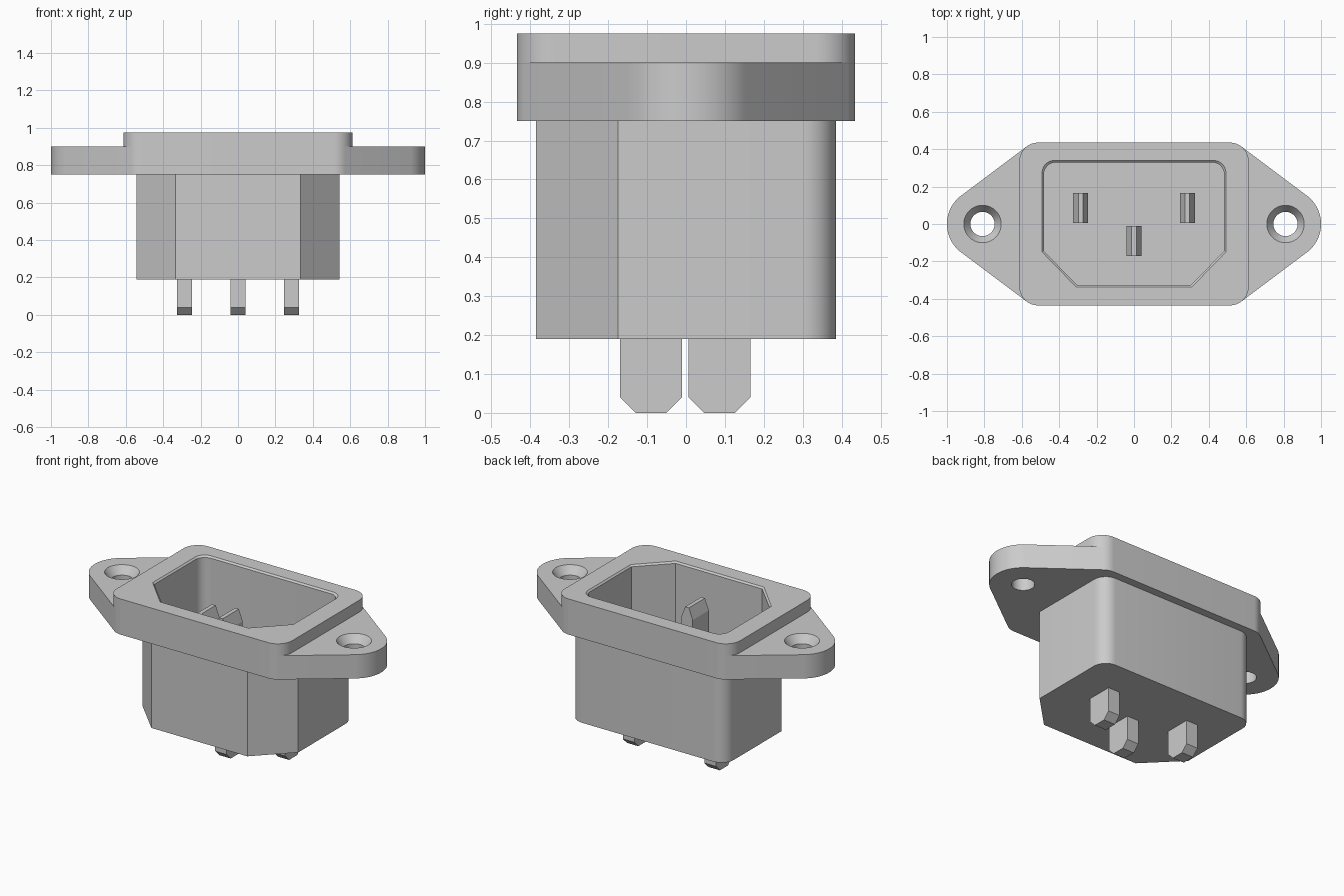
import bpy
import bmesh
from math import cos, sin, radians

if "Cube" in bpy.data.objects:
    bpy.data.objects.remove(bpy.data.objects["Cube"], do_unlink=True)

grey = bpy.data.materials.new("light_grey_plastic")
grey.use_nodes = True
colour = (0.6, 0.6, 0.6, 1)
grey.diffuse_color = colour
grey.node_tree.nodes["Principled BSDF"].inputs["Base Color"].default_value = colour


def arc(cx, cy, r, start, end, steps=8):
    angles = [radians(start + (end - start) * i / steps) for i in range(steps + 1)]
    return [(cx + r * cos(a), cy + r * sin(a)) for a in angles]


def mirror_x(half):
    """Close an outline whose right half runs from front to back."""
    return half + [(-x, y) for x, y in reversed(half)]


def mirror_y(quarter):
    """Extend a quarter outline to the right half, front to back."""
    return [(x, -y) for x, y in reversed(quarter)] + quarter


def scaled(outline, sx, sy):
    return [(x * sx, y * sy) for x, y in outline]


def loft(name, rings, offset=(0, 0)):
    """Solid through equal-length outlines, each given with its height."""
    bm = bmesh.new()
    loops = [[bm.verts.new((x + offset[0], y + offset[1], z)) for x, y in outline]
             for outline, z in rings]
    n = len(loops[0])
    for low, high in zip(loops, loops[1:]):
        for i in range(n):
            j = (i + 1) % n
            bm.faces.new((low[i], low[j], high[j], high[i]))
    bm.faces.new(loops[0][::-1])
    bm.faces.new(loops[-1])
    bmesh.ops.recalc_face_normals(bm, faces=bm.faces)
    mesh = bpy.data.meshes.new(name)
    bm.to_mesh(mesh)
    bm.free()
    mesh.materials.append(grey)
    obj = bpy.data.objects.new(name, mesh)
    bpy.context.collection.objects.link(obj)
    return obj


def cut(obj, cutters):
    for cutter in cutters:
        mod = obj.modifiers.new("cut", "BOOLEAN")
        mod.operation = "DIFFERENCE"
        mod.solver = "EXACT"
        mod.object = cutter
    bpy.context.view_layer.update()
    graph = bpy.context.evaluated_depsgraph_get()
    mesh = bpy.data.meshes.new_from_object(obj.evaluated_get(graph))
    obj.modifiers.clear()
    obj.data = mesh


def smooth(obj):
    obj.data.shade_smooth()
    obj.data.set_sharp_from_angle(angle=radians(30))


# Body: chamfered front corners, rounded back corners
body_outline = mirror_x([(0.335, -0.385), (0.543, -0.175)] + arc(0.458, 0.3, 0.085, 0, 90))
body = loft("body", [(body_outline, 0.19), (body_outline, 0.75)])

# Flange with two rounded ears, and the raised rim on it
tangent = 53.4
corner = arc(0.513, 0.335, 0.1, tangent, 90)
ear = arc(0.81, 0, 0.19, -tangent, tangent, 24)
flange_outline = mirror_x([(x, -y) for x, y in reversed(corner)] + ear + corner)
flange = loft("flange", [(flange_outline, 0.75), (flange_outline, 0.9)])
rim_outline = mirror_x(mirror_y(arc(0.513, 0.335, 0.1, 0, tangent)[:-1] + corner))
rim = loft("rim", [(rim_outline, 0.9), (rim_outline, 0.975)])

# Socket cavity with a small bevel at the mouth
cavity_outline = mirror_x([(0.302, -0.328), (0.482, -0.145)] + arc(0.417, 0.265, 0.065, 0, 90))
cavity = loft("cavity_cutter", [(cavity_outline, 0.24), (cavity_outline, 0.965),
                                (scaled(cavity_outline, 1.04, 1.06), 0.985)])

# Countersunk screw holes
circle = arc(0, 0, 1, 0, 360, 40)[:-1]
hole_steps = [(0.065, 0.7), (0.065, 0.85), (0.1, 0.9), (0.114, 0.92)]
holes = [loft("screw_hole_cutter", [(scaled(circle, r, r), z) for r, z in hole_steps],
              (side * 0.81, 0)) for side in (-1, 1)]

cut(body, [cavity])
cut(flange, [cavity] + holes)
cut(rim, [cavity])
for part in (body, flange, rim):
    smooth(part)
for cutter in [cavity] + holes:
    bpy.data.objects.remove(cutter, do_unlink=True)

# Contact blades: tapered ends, the middle one taller
square = [(-1, -1), (1, -1), (1, 1), (-1, 1)]
for name, x, y, top in (("left_blade", 0.285, 0.086, 0.77),
                        ("right_blade", -0.285, 0.086, 0.77),
                        ("middle_blade", 0, -0.09, 0.89)):
    loft(name, [(scaled(square, 0.04, 0.04), 0),
                (scaled(square, 0.04, 0.08), 0.04),
                (scaled(square, 0.04, 0.08), top - 0.07),
                (scaled(square, 0.013, 0.08), top)], (x, y))
